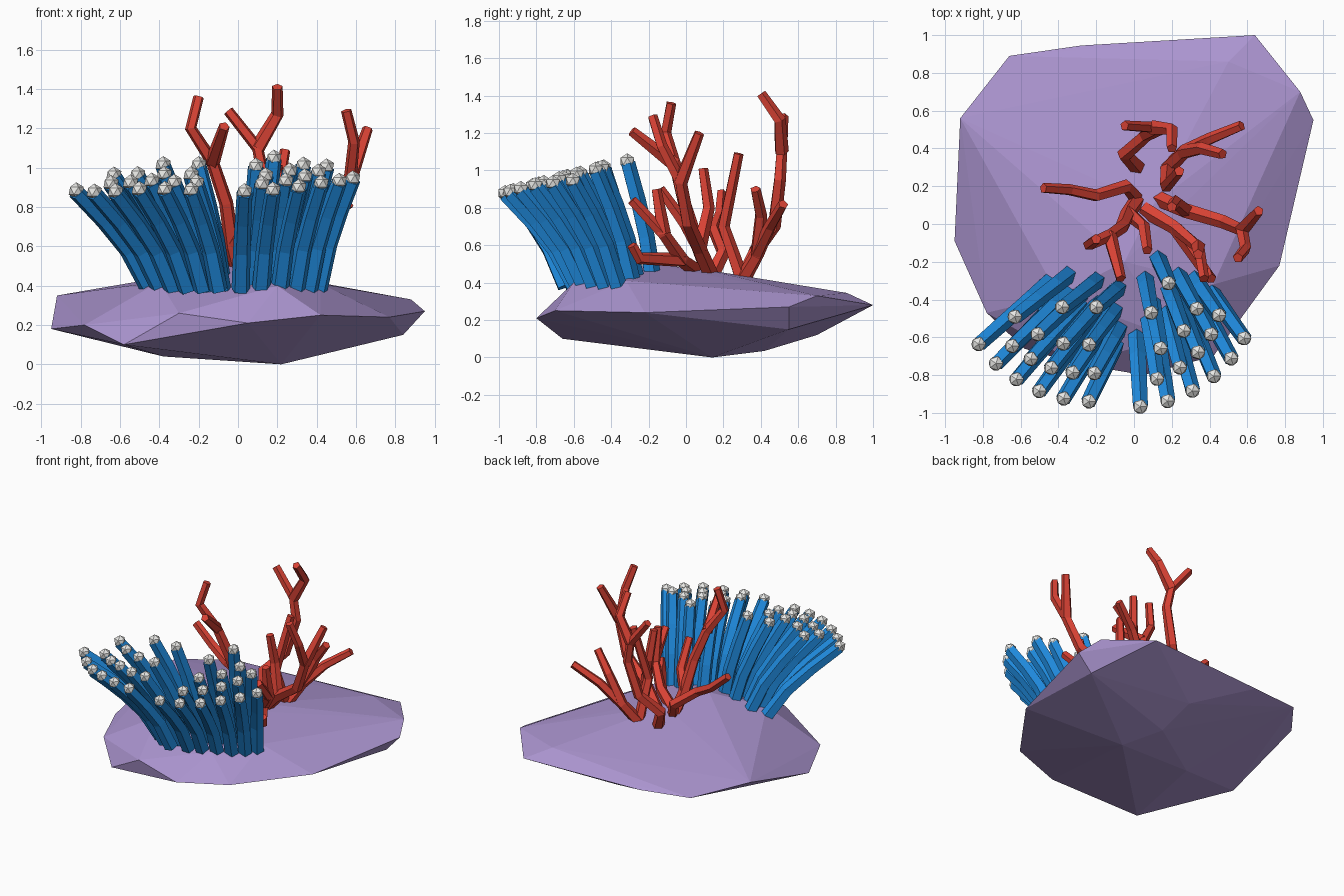
import bpy, bmesh, math
from mathutils import Vector, Matrix

if "Cube" in bpy.data.objects:
    bpy.data.objects.remove(bpy.data.objects["Cube"])


def material(name, rgb):
    m = bpy.data.materials.new(name)
    m.diffuse_color = (*rgb, 1)
    m.use_nodes = True
    m.node_tree.nodes["Principled BSDF"].inputs["Base Color"].default_value = m.diffuse_color
    return m


PURPLE = material("purple_rock", (0.41, 0.30, 0.63))
BLUE = material("blue_tentacle", (0.014, 0.26, 0.74))
WHITE = material("pale_tip", (0.80, 0.80, 0.78))
RED = material("red_coral", (0.70, 0.055, 0.035))


def finish(name, bm, mat):
    me = bpy.data.meshes.new(name)
    bmesh.ops.recalc_face_normals(bm, faces=bm.faces)
    bm.to_mesh(me)
    bm.free()
    me.materials.append(mat)
    bpy.context.collection.objects.link(bpy.data.objects.new(name, me))


def tube(bm, pts, r0, r1, sides=5):
    pts = [Vector(p) for p in pts]
    n = len(pts)
    rings = []
    for i, p in enumerate(pts):
        d = (pts[min(i + 1, n - 1)] - pts[max(i - 1, 0)]).normalized()
        u = d.cross(Vector((0.3, 1, 0.1))).normalized()
        v = d.cross(u)
        r = r0 + (r1 - r0) * i / (n - 1)
        rings.append([bm.verts.new(p + r * (u * math.cos(a) + v * math.sin(a)))
                      for a in (2 * math.pi * k / sides for k in range(sides))])
    for a, b in zip(rings, rings[1:]):
        for k in range(sides):
            j = (k + 1) % sides
            bm.faces.new((a[k], a[j], b[j], b[k]))
    bm.faces.new(rings[0][::-1])
    bm.faces.new(rings[-1])


# Faceted rock: hull of a few corner points
bm = bmesh.new()
for p in [(-.95, -.09, .18), (-.92, .56, .35), (-.66, .89, .29), (.64, 1, .28),
          (.88, .7, .33), (.95, .55, .27), (.77, -.22, .24), (.42, -.7, .25),
          (.05, -.8, .21), (-.3, -.74, .26), (-.58, -.66, .1), (-.78, -.47, .2),
          (.84, .55, .15), (.22, .14, 0), (-.38, .1, .04), (.1, .7, .12),
          (-.1, -.35, .1), (-.4, -.38, .42), (.42, -.32, .41), (-.05, -.2, .5),
          (.2, -.6, .4), (.1, .1, .47), (.5, .86, .345), (.1, .42, .035),
          (-.28, .945, .27)]:
    bm.verts.new(p)
bmesh.ops.convex_hull(bm, input=bm.verts)
bmesh.ops.delete(bm, geom=[v for v in bm.verts if not v.link_faces], context='VERTS')
finish("rock", bm, PURPLE)


# Tentacle cluster: arcs of tips (first radius, last radius, first angle, last angle, count)
def cluster(side, cx, rows, base_x):
    bm, balls = bmesh.new(), bmesh.new()
    for r0, r1, a0, a1, n in rows:
        for i in range(n):
            f = i / (n - 1)
            r, a = r0 + (r1 - r0) * f, math.radians(a0 + (a1 - a0) * f)
            x, y = cx + r * math.cos(a), -.2 + r * math.sin(a)
            z = .875 + .26 * (y + .95) - .22 * max(0, abs(x) - .45)
            bx, by = base_x(x), .03 + .65 * y
            if side == "left":
                by -= .25 * (x + .5)
            pts = []
            for t in (0, .4, .7, 1):
                h = t ** 1.35
                pts.append((bx + (x - bx) * h, by + (y - by) * h, .38 + (z - .38) * t))
            tube(bm, pts, .049, .042)
            bmesh.ops.create_icosphere(balls, subdivisions=1, radius=.043,
                                       matrix=Matrix.Translation((x, y, z + .008)))
    finish(side + "_tentacles", bm, BLUE)
    finish(side + "_tips", balls, WHITE)


cluster("left", -.2, [(.76, .74, 215, 267, 6), (.63, .59, 225, 269, 5),
                      (.52, .44, 214, 265, 4), (.3, .24, 233, 270, 2)],
        lambda x: .6 * x + .045)
cluster("right", .1, [(.77, .63, 265, 320, 6), (.62, .45, 272, 321, 5),
                      (.46, .34, 275, 313, 3), (.27, .14, 268, 306, 2)],
        lambda x: .72 * x - .01)


# Branching coral: a trunk path, and side branches growing from a trunk point
def coral(name, trunk, *branches):
    bm = bmesh.new()
    tube(bm, trunk, .044, .028)
    for start, path in branches:
        tube(bm, [trunk[start]] + path, .040, .028)
    finish(name, bm, RED)


coral("back_coral",
      [(.02, .3, .41), (-.05, .37, .57), (.06, .47, .7), (.13, .5, .95), (.1, .51, 1.1), (-.05, .52, 1.29)],
      (4, [(.2, .5, 1.27), (.2, .4, 1.41)]))
coral("back_right_coral",
      [(.18, .3, .41), (.26, .38, .55), (.4, .45, .7), (.57, .52, .82)],
      (1, [(.36, .4, .76), (.47, .37, .9)]),
      (0, [(.17, .2, .7), (.24, .28, 1.09)]))
coral("left_coral",
      [(.02, .13, .42), (-.03, .06, .6), (-.06, -.01, .82), (-.13, -.06, 1.03), (-.24, -.11, 1.2), (-.2, -.08, 1.36)],
      (3, [(-.07, -.29, 1.21)]),
      (0, [(-.04, .2, .56), (-.2, .15, .68), (-.34, .18, .76), (-.48, .19, .88)]),
      (1, [(.05, -.01, .72), (.07, -.14, .9)]))
coral("right_coral",
      [(.12, .14, .42), (.28, .07, .58), (.48, .01, .72), (.57, -.03, .94), (.59, -.13, 1.13), (.55, -.18, 1.29)],
      (3, [(.66, .07, 1.2)]),
      (1, [(.22, .12, .8), (.2, .09, 1.01)]))
coral("front_right_coral",
      [(.05, .08, .45), (.22, -.02, .52), (.34, -.12, .66), (.37, -.29, .84)],
      (1, [(.38, -.25, .53), (.41, -.29, .6)]),
      (2, [(.34, -.16, .9)]))
